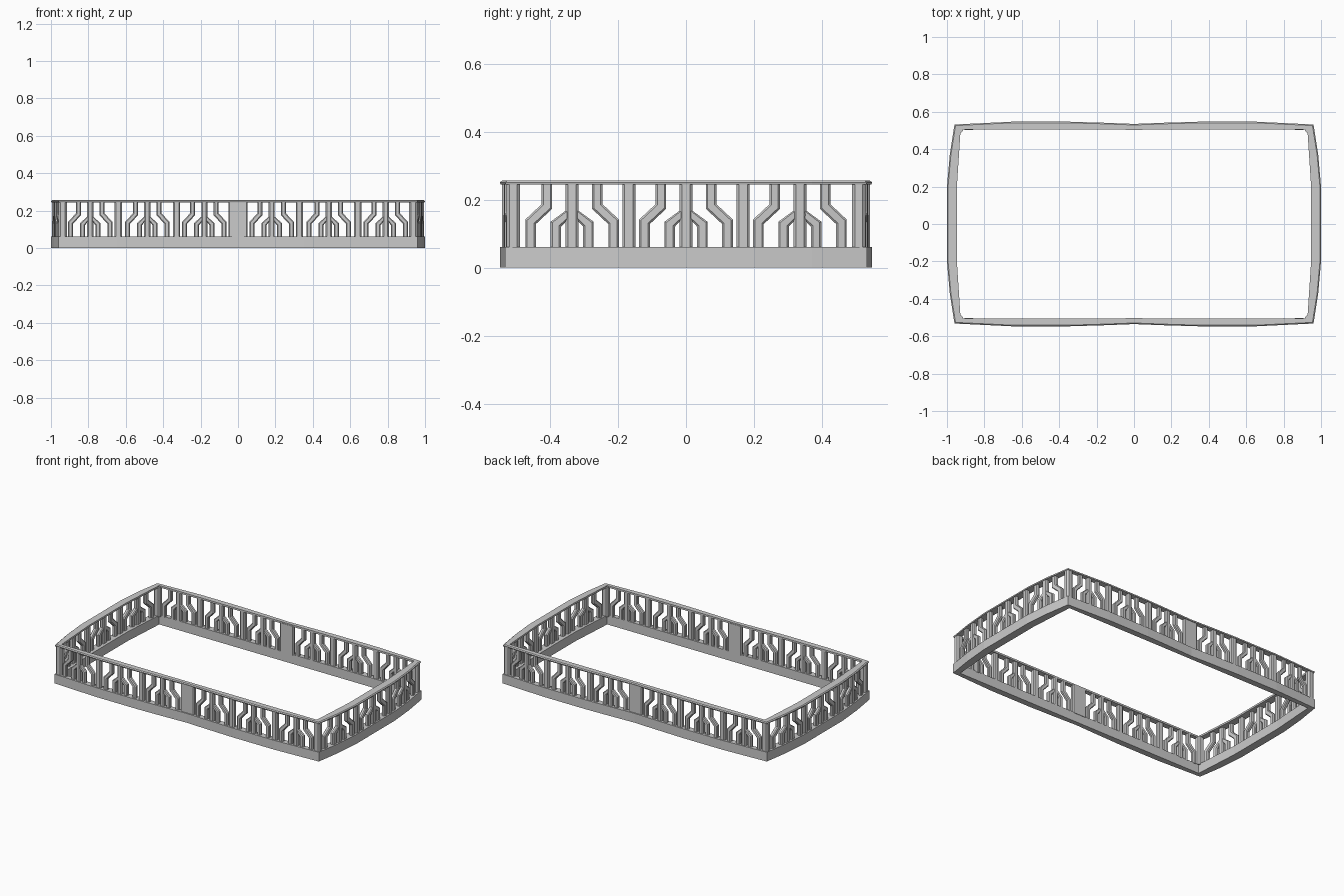
import bpy
import bmesh
import math

if "Cube" in bpy.data.objects:
    bpy.data.objects.remove(bpy.data.objects["Cube"], do_unlink=True)

gray = bpy.data.materials.new("light_gray")
gray.use_nodes = True
gray.diffuse_color = (0.6, 0.6, 0.6, 1)
gray.node_tree.nodes["Principled BSDF"].inputs["Base Color"].default_value = (0.6, 0.6, 0.6, 1)

BASE_TOP, RAIL_LOW, TOP = 0.061, 0.244, 0.256
# Half outlines: distance along the wall, distance out from the centre
LONG = [(0, 0.535), (0.15, 0.541), (0.35, 0.547), (0.65, 0.547), (0.96, 0.532)]
SHORT = [(0, 1.0), (0.2, 1.0), (0.37, 0.985), (0.532, 0.96)]
LONG_IN = [(0, 0.506), (0.927, 0.506)]
SHORT_IN = [(0, 0.947), (0.2, 0.947), (0.506, 0.927)]


def out_at(profile, s):
    s = abs(s)
    for (a, u), (b, v) in zip(profile, profile[1:]):
        if s <= b:
            return u + (v - u) * (s - a) / (b - a)
    return profile[-1][1]


def finish(name, bm):
    bmesh.ops.recalc_face_normals(bm, faces=bm.faces)
    mesh = bpy.data.meshes.new(name)
    bm.to_mesh(mesh)
    bm.free()
    mesh.materials.append(gray)
    obj = bpy.data.objects.new(name, mesh)
    bpy.context.collection.objects.link(obj)
    return obj


def loop_points(inset):
    """Closed ring of (outer, inner) point pairs, counterclockwise."""
    quarter = []
    for y, x in SHORT:
        quarter.append(((x - inset, min(y, 0.532 - inset)),
                        (out_at(SHORT_IN, y), min(y, 0.506))))
    for x, y in reversed(LONG[:-1]):
        quarter.append(((x, y - inset), (x, 0.506)))

    def flip(pairs, sx, sy):
        return [tuple((p[0] * sx, p[1] * sy) for p in pair) for pair in pairs]
    half = quarter + flip(quarter[::-1], -1, 1)[1:]
    return half + flip(half[::-1], 1, -1)[1:-1]


def ring(name, sections):
    """Band whose section corners are (inset, side, z); side 0 is outer."""
    bm = bmesh.new()
    rows = []
    for inset, side, z in sections:
        rows.append([bm.verts.new((*pair[side], z)) for pair in loop_points(inset)])
    for a, b in zip(rows, rows[1:] + rows[:1]):
        n = len(a)
        for i in range(n):
            j = (i + 1) % n
            bm.faces.new((a[i], a[j], b[j], b[i]))
    return finish(name, bm)


ring("base_band", [(0, 0, 0), (0, 0, BASE_TOP), (0, 1, BASE_TOP), (0, 1, 0)])
ring("top_rail", [(0.002, 0, RAIL_LOW), (0, 0, RAIL_LOW + 0.007), (0.006, 0, TOP),
                  (0, 1, TOP), (0, 1, RAIL_LOW)])


def sweep(bm, path, width, depth, place):
    """Chamfered bar along a path of (s, z), with mitred bends."""
    w, d = width / 2, depth / 2
    c = min(w, d) * 0.45
    section = [(w, d - c), (w - c, d), (c - w, d), (-w, d - c),
               (-w, c - d), (c - w, -d), (w - c, -d), (w, c - d)]
    rings = []
    for i, (s, z) in enumerate(path):
        tilt = 0
        if 0 < i < len(path) - 1:
            for (a, za), (b, zb) in ((path[i - 1], path[i]), (path[i], path[i + 1])):
                tilt += math.atan2(b - a, zb - za) / 2
        lift = -math.tan(tilt)
        rings.append([bm.verts.new(place(s + p, z + p * lift, q)) for p, q in section])
    for a, b in zip(rings, rings[1:]):
        for i in range(8):
            j = (i + 1) % 8
            bm.faces.new((a[i], a[j], b[j], b[i]))
    bm.faces.new(rings[0])
    bm.faces.new(rings[-1])


LOW, HIGH = BASE_TOP - 0.005, RAIL_LOW + 0.004


def tree(bm, c, k, place):
    """Centre post with two short branches and two cranked side bars."""
    sweep(bm, [(c, LOW), (c, HIGH)], 0.038 * k, 0.03, place)
    for m in (-1, 1):
        foot = c + m * 0.048 * k
        sweep(bm, [(foot, LOW), (foot, 0.128), (c, 0.17)], 0.031 * k, 0.024, place)
        foot, head = c + m * 0.122 * k, c + m * 0.074 * k
        sweep(bm, [(foot, LOW), (foot, 0.135), (head, 0.18), (head, HIGH)],
              0.031 * k, 0.024, place)


def wall(name, profile, axis, sign, centres, dividers, k):
    def place(s, z, q):
        out = sign * (out_at(profile, s) - 0.021 + q)
        return (s, out, z) if axis == "y" else (out, s, z)
    bm = bmesh.new()
    for c in centres:
        tree(bm, c, k, place)
    for s in dividers:
        sweep(bm, [(s, LOW), (s, HIGH)], 0.038, 0.03, place)
    finish(name + "_balusters", bm)
    if axis == "y":
        bm = bmesh.new()
        sweep(bm, [(0, LOW), (0, HIGH)], 0.1, 0.025, place)
        finish(name + "_centre_panel", bm)


long_centres = [m * s for s in (0.18, 0.485, 0.79) for m in (-1, 1)]
long_dividers = [m * s for s in (0.328, 0.64) for m in (-1, 1)]
for name, sign in (("front", -1), ("back", 1)):
    wall(name, LONG, "y", sign, long_centres, long_dividers, 0.86)
for name, sign in (("right", -1), ("left", 1)):
    wall(name, SHORT, "x", sign, (-0.335, 0, 0.335), (-0.168, 0.168), 1)

# Corner posts
for x, side in ((-1, "right"), (1, "left")):
    for y, end in ((-1, "front"), (1, "back")):
        bm = bmesh.new()
        sweep(bm, [(0, LOW), (0, HIGH)], 0.044, 0.04,
              lambda s, z, q: (x * 0.937 + s, y * 0.508 + q, z))
        finish(end + "_" + side + "_corner_post", bm)
